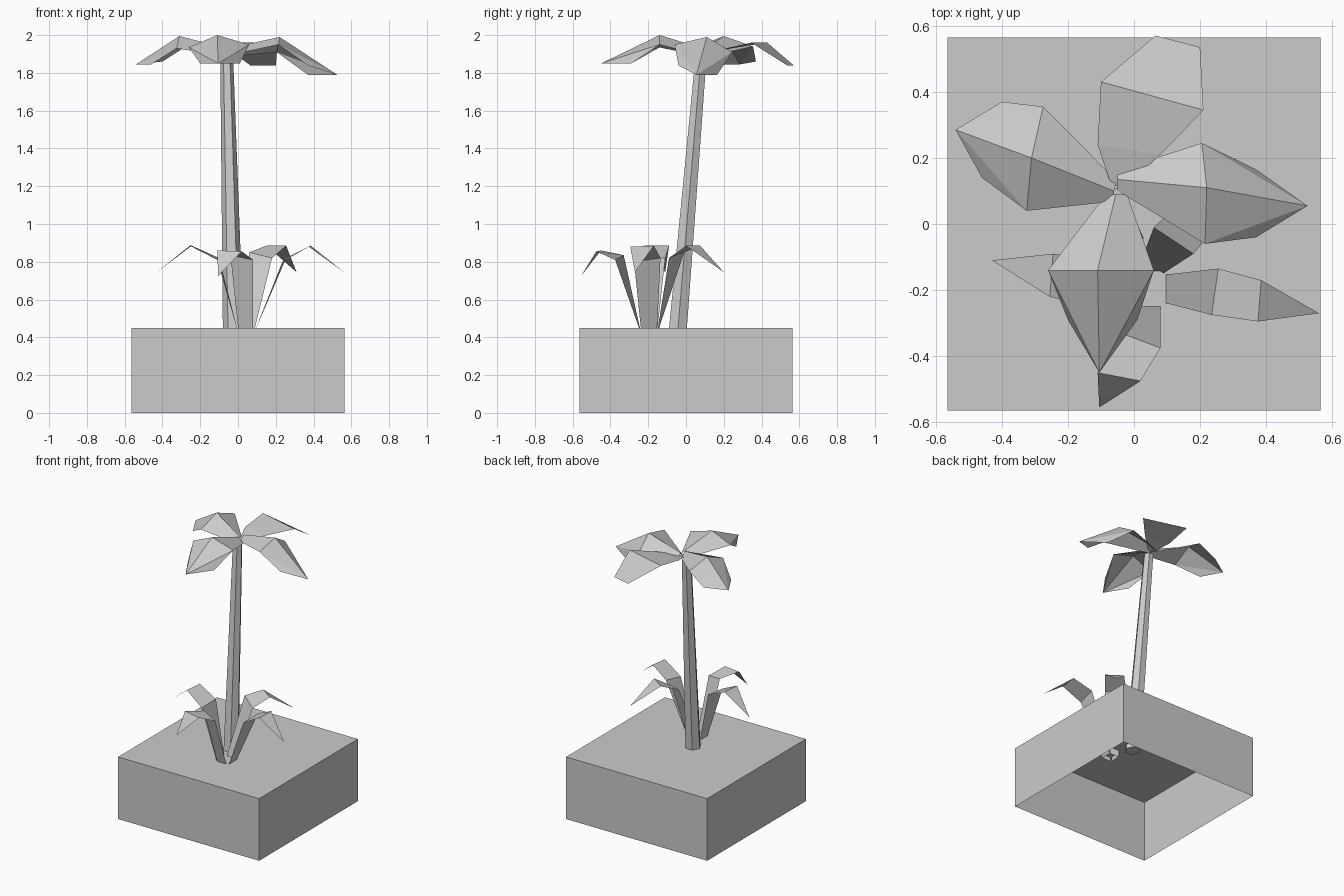
import bpy
import math
from mathutils import Vector

if "Cube" in bpy.data.objects:
    bpy.data.objects.remove(bpy.data.objects["Cube"])


def make_mesh(name, verts, faces):
    mesh = bpy.data.meshes.new(name)
    mesh.from_pydata(verts, [], faces)
    mesh.update()
    obj = bpy.data.objects.new(name, mesh)
    bpy.context.collection.objects.link(obj)
    return obj


def ring(centre, radius, sides):
    cx, cy, z = centre
    return [(cx + radius * math.cos(2 * math.pi * i / sides),
             cy + radius * math.sin(2 * math.pi * i / sides), z) for i in range(sides)]


# Ground block: four walls and a top, open underneath
H = 0.565
square = [(-H, -H), (H, -H), (H, H), (-H, H)]
walls = [(i, (i + 1) % 4, (i + 1) % 4 + 4, i + 4) for i in range(4)]
make_mesh("ground_block", [(x, y, z) for z in (0, 0.45) for x, y in square],
          walls + [(4, 5, 6, 7)])

# Leaning, tapered six-sided trunk
N = 6
sides = [(i, (i + 1) % N, (i + 1) % N + N, i + N) for i in range(N)]
make_mesh("trunk",
          ring((-0.025, -0.045, 0.42), 0.055, N) + ring((-0.06, 0.08, 1.89), 0.034, N),
          sides + [tuple(range(N, 2 * N)), tuple(reversed(range(N)))])


# Crown fronds: ridged leaf that widens to a middle row, then folds down to the tip
def ridged_frond(name, root, left, ridge, right, low_left, low_right, tip):
    root, left, ridge, right = map(Vector, (root, left, ridge, right))
    drop = Vector((0, 0, -0.03))
    root_left = root + (left - ridge) * 0.2 + drop
    root_right = root + (right - ridge) * 0.2 + drop
    verts = [root_left, root, root_right, left, ridge, right, low_left, low_right, tip]
    faces = [(0, 1, 4, 3), (1, 2, 5, 4), (3, 4, 8), (4, 5, 8), (3, 8, 6), (5, 7, 8)]
    make_mesh(name, verts, [tuple(reversed(f)) for f in faces])


ridged_frond("right_frond", (-0.05, 0.135, 1.93),
             (0.205, 0.245, 1.91), (0.22, 0.11, 1.99), (0.215, -0.06, 1.95),
             (0.37, 0.165, 1.79), (0.37, -0.04, 1.84), (0.525, 0.055, 1.79))
ridged_frond("left_frond", (-0.06, 0.10, 1.93),
             (-0.325, 0.04, 1.93), (-0.31, 0.20, 1.995), (-0.275, 0.355, 1.94),
             (-0.46, 0.14, 1.845), (-0.40, 0.37, 1.86), (-0.54, 0.285, 1.845))
ridged_frond("front_frond", (-0.055, 0.09, 1.93),
             (0.06, -0.14, 1.95), (-0.11, -0.14, 2.0), (-0.26, -0.14, 1.935),
             (0.01, -0.29, 1.85), (-0.20, -0.29, 1.85), (-0.105, -0.45, 1.85))


# Flat folded leaf: pairs of edge points, ending in a pair or a single tip
def strip_leaf(name, rows, tip=None):
    verts = [p for row in rows for p in row]
    faces = [(2 * i, 2 * i + 1, 2 * i + 3, 2 * i + 2) for i in range(len(rows) - 1)]
    if tip:
        verts.append(tip)
        faces.append((len(verts) - 3, len(verts) - 2, len(verts) - 1))
    make_mesh(name, verts, faces)


strip_leaf("back_frond", [
    [(-0.07, 0.12, 1.90), (-0.03, 0.11, 1.90)],
    [(-0.11, 0.24, 1.93), (0.08, 0.21, 1.93)],
    [(-0.10, 0.43, 1.96), (0.21, 0.345, 1.96)],
    [(0.065, 0.57, 1.84), (0.20, 0.535, 1.84)]])

# Small plant: four arching leaves rising from a square base
z0 = 0.41
a, b = (0.005, -0.235, z0), (0.08, -0.235, z0)
c, d = (0.08, -0.155, z0), (0.005, -0.155, z0)
strip_leaf("plant_right_leaf", [
    [b, c],
    [(0.235, -0.275, 0.80), (0.255, -0.135, 0.82)],
    [(0.375, -0.295, 0.88), (0.385, -0.17, 0.885)]], (0.56, -0.27, 0.745))
strip_leaf("plant_left_leaf", [
    [d, a],
    [(-0.10, -0.11, 0.82), (-0.11, -0.26, 0.81)],
    [(-0.245, -0.09, 0.885), (-0.255, -0.22, 0.885)]], (-0.43, -0.11, 0.745))
strip_leaf("plant_front_leaf", [
    [a, b],
    [(-0.04, -0.33, 0.835), (0.08, -0.375, 0.81)],
    [(-0.11, -0.45, 0.86), (0.02, -0.475, 0.855)]], (-0.105, -0.555, 0.725))
strip_leaf("plant_back_leaf", [
    [c, d],
    [(0.18, -0.09, 0.82), (0.06, -0.01, 0.85)],
    [(0.255, 0.0, 0.885), (0.15, 0.075, 0.885)]], (0.31, 0.20, 0.745))
